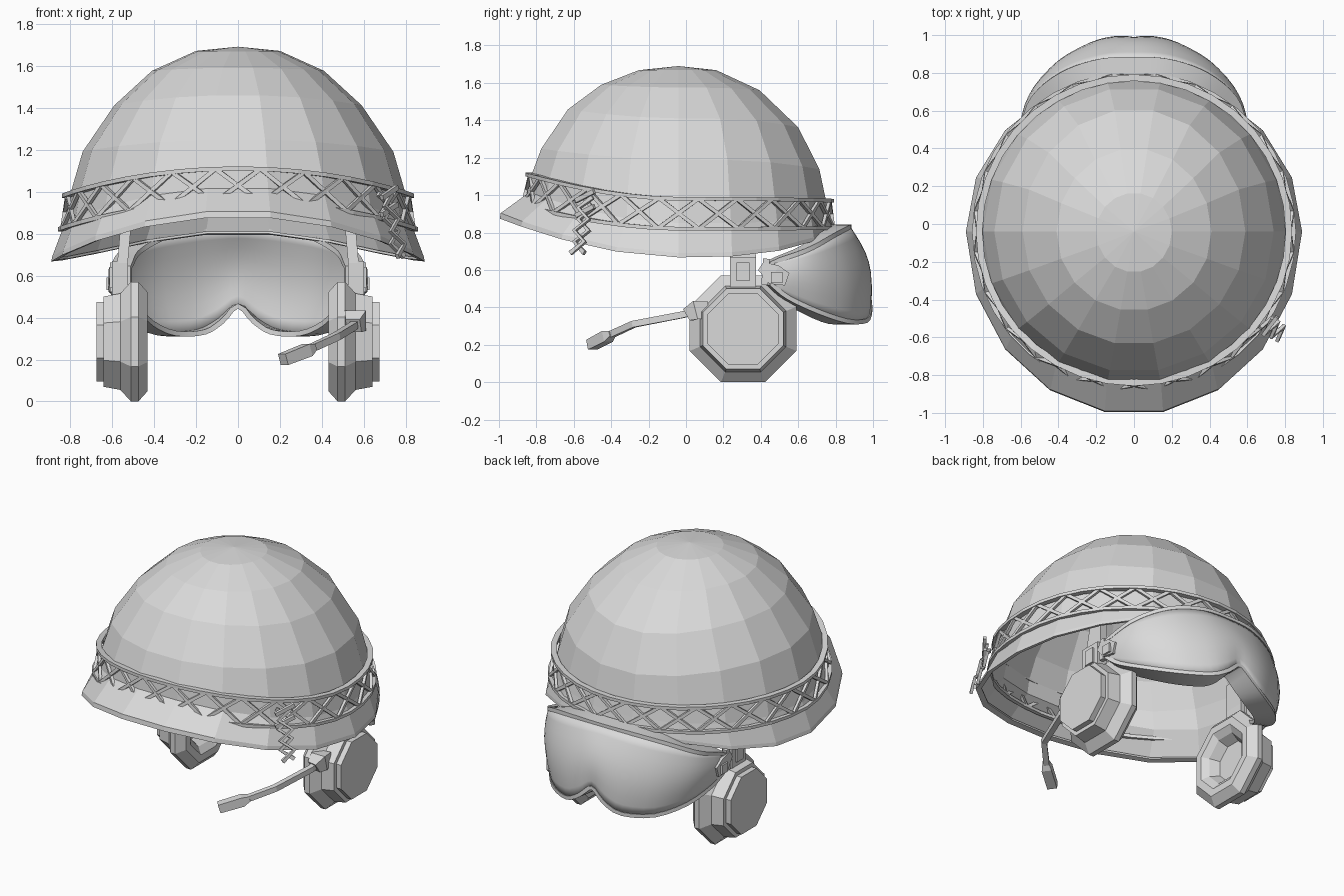
import bpy, bmesh, math
from mathutils import Vector as V

if "Cube" in bpy.data.objects:
    bpy.data.objects.remove(bpy.data.objects["Cube"])

grey = bpy.data.materials.new("light_grey")
grey.diffuse_color = (0.7, 0.7, 0.7, 1)
grey.use_nodes = True
grey.node_tree.nodes["Principled BSDF"].inputs["Base Color"].default_value = grey.diffuse_color


def make(name, parts, smooth=False, thick=0):
    """Join (verts, faces) parts into one object."""
    verts, faces = [], []
    for vs, fs in parts:
        n = len(verts)
        verts += [tuple(v) for v in vs]
        faces += [[i + n for i in f] for f in fs]
    me = bpy.data.meshes.new(name)
    me.from_pydata(verts, [], faces)
    bm = bmesh.new()
    bm.from_mesh(me)
    bmesh.ops.remove_doubles(bm, verts=bm.verts, dist=1e-5)
    bmesh.ops.recalc_face_normals(bm, faces=bm.faces)
    bm.to_mesh(me)
    bm.free()
    me.materials.append(grey)
    if smooth:
        me.shade_smooth()
        me.set_sharp_from_angle(angle=math.radians(40))
    ob = bpy.data.objects.new(name, me)
    bpy.context.collection.objects.link(ob)
    if thick:
        m = ob.modifiers.new("thickness", "SOLIDIFY")
        m.thickness = thick
        m.offset = -1
    return ob


def skin(rows, closed_rows, closed_cols):
    """Quads between equal rows of points."""
    n, c = len(rows), len(rows[0])
    faces = []
    for i in range(n if closed_rows else n - 1):
        for j in range(c if closed_cols else c - 1):
            i2, j2 = (i + 1) % n, (j + 1) % c
            faces.append([i * c + j, i * c + j2, i2 * c + j2, i2 * c + j])
    return [p for r in rows for p in r], faces


def sweep(path, w, h, closed=False, up=lambda p: V((0, 0, 1))):
    """Rectangular bar along a path; w and h may be lists."""
    path = [V(p) for p in path]
    n, rows = len(path), []
    for i, p in enumerate(path):
        a = path[i - 1] if closed or i else p
        b = path[(i + 1) % n] if closed or i < n - 1 else p
        t = (b - a).normalized()
        s = t.cross(up(p)).normalized()
        u = s.cross(t)
        ww = (w[i] if isinstance(w, list) else w) / 2
        hh = (h[i] if isinstance(h, list) else h) / 2
        rows.append([p + s * ww * x + u * hh * y
                     for x, y in ((-1, -1), (1, -1), (1, 1), (-1, 1))])
    vs, fs = skin(rows, closed, True)
    if not closed:
        e = len(vs) - 4
        fs += [[3, 2, 1, 0], [e, e + 1, e + 2, e + 3]]
    return vs, fs


def box(x0, x1, y0, y1, z0, z1):
    return sweep([(x0, (y0 + y1) / 2, (z0 + z1) / 2), (x1, (y0 + y1) / 2, (z0 + z1) / 2)],
                 y1 - y0, z1 - z0)


def mirror(part):
    return [(-v[0], v[1], v[2]) for v in part[0]], part[1]


CY = -0.04


def oval(a, rx, yf, yb, zf, zs, zb):
    """Point on a helmet ring: radii and heights at front, side and back."""
    s, c = math.sin(a), math.cos(a)
    f, b = max(0, -s) ** 1.8, max(0, s) ** 3
    return V((rx * c, CY + (yb if s > 0 else yf) * s, zs + (zf - zs) * f + (zb - zs) * b))


def outward(p):
    return V((p[0], p[1] - CY, 0)).normalized()


# helmet shell: thin 18-sided dome with flared brim and turned-in lip
rings = [(0, 0, 0, 1.69, 1.69, 1.69),
         (.20, .215, .205, 1.668, 1.67, 1.668),
         (.41, .42, .44, 1.59, 1.575, 1.56),
         (.59, .60, .65, 1.46, 1.41, 1.36),
         (.74, .745, .765, 1.25, 1.19, 1.135),
         (.80, .80, .80, 1.107, .985, .973),
         (.825, .81, .82, 1.02, .85, .88),
         (.885, .965, .835, .91, .69, .82),
         (.89, .97, .835, .88, .667, .80),
         (.86, .93, .81, .885, .675, .805)]
shell = [[oval(math.radians(20 * k), *r) for k in range(18)] for r in rings]
make("helmet_shell", [skin(shell, False, True)], thick=.012)

# band: two hoops laced with crossing straps
top = (.82, .80, .815, 1.11, .98, .97)
low = (.845, .84, .835, .95, .82, .825)


def hoop(r, w, h):
    return sweep([oval(2 * math.pi * k / 36, *r) for k in range(36)], w, h, True)


make("band_hoops", [hoop(top, .035, .02), hoop(low, .025, .02)])
laces, N = [], 24
for k in range(N):
    a, b = 2 * math.pi * (k - .5) / N, 2 * math.pi * (k + .5) / N
    for p, q in ((a, b), (b, a)):
        laces.append(sweep([oval(p, *top), oval(q, *low)], .02, .018, up=outward))
make("band_laces", laces)

# knotted loose end of the lacing
tail = []
c0, c1, side = V((.70, -.525, .99)), V((.775, -.58, .69)), V((.6, .8, 0))
for sg in (1, -1):
    zig = [c0.lerp(c1, i / 5) + side * (.04 * sg * (-1) ** i) + outward(c0) * .01 * sg
           for i in range(6)]
    tail.append(sweep(zig, .024, .018, up=outward))
for dz in (-.06, .02):
    m = c0 + outward(c0) * .025 + V((0, 0, dz - .04))
    tail.append(sweep([m - side * .06, m + side * .06 + V((0, 0, .05))], .024, .02, up=outward))
make("lace_knot", tail)

# octagonal ear cups with hollow cushions
profile = [(.52, 0), (.52, .12), (.46, .15), (.43, .19), (.43, .235), (.475, .285), (.51, .285),
           (.56, .23), (.64, .215), (.64, .19), (.675, .19), (.675, 0)]
EY, EZ, K = .305, .285, 1 / math.cos(math.pi / 8)
cup = skin([[V((x, EY + r * K * math.cos((k + .5) * math.pi / 4),
                EZ + r * K * math.sin((k + .5) * math.pi / 4))) for k in range(8)]
            for x, r in profile], False, True)
# hanger strap and buckle plates above each cup
hanger = [sweep([(.55, EY, .48), (.55, EY, .66), (.535, EY, .83)], [.14, .14, .10], .05,
                up=lambda p: V((1, 0, 0))),
          box(.57, .60, .235, .375, .51, .67), box(.59, .612, .27, .34, .54, .64)]
for name, f in (("right", lambda p: p), ("left", mirror)):
    make(name + "_ear_cup", [f(cup)])
    make(name + "_hanger", [f(p) for p in hanger])

# microphone boom on the right cup
make("microphone_pivot", [sweep([(.55, .11, .385), (.56, .05, .385), (.55, .01, .36)],
                                [.10, .10, .07], [.09, .10, .07])])
make("microphone_boom", [sweep([(.56, .06, .38), (.55, -.02, .36), (.47, -.28, .31),
                                (.34, -.41, .25)], .035, .035)])
make("microphone", [sweep([(.36, -.395, .26), (.33, -.42, .245), (.215, -.505, .2)],
                          [.04, .06, .06], [.03, .06, .055])])


# goggles hung on the back
def spline(half, n):
    """Smooth symmetric curve through half-width control points."""
    pts = [V((-x, y, z)) for x, y, z in half[:0:-1]] + [V(p) for p in half]
    pts = [2 * pts[0] - pts[1]] + pts + [2 * pts[-1] - pts[-2]]
    segs, out = len(pts) - 3, []
    for i in range(n + 1):
        u = i / n * segs
        k = min(int(u), segs - 1)
        t = u - k
        a, b, c, d = pts[k:k + 4]
        out.append(.5 * (2 * b + (c - a) * t + (2 * a - 5 * b + 4 * c - d) * t * t
                         + (3 * b - a - 3 * c + d) * t ** 3))
    return out


def away(p):
    """Horizontal direction out of the goggles."""
    return V((p[0], p[1] - .3, 0)).normalized()


upper = spline([(0, .88, .83), (.2, .865, .825), (.40, .79, .785), (.55, .655, .71),
                (.60, .46, .64)], 36)
lower = spline([(0, .985, .455), (.09, .99, .385), (.2, .965, .33), (.37, .865, .325),
                (.50, .71, .375), (.57, .55, .45), (.60, .46, .52)], 36)
lens = []
for j in range(9):
    v = j / 8
    row = []
    for i, (a, b) in enumerate(zip(lower, upper)):
        p = a.lerp(b, v)
        bulge = .045 * math.sin(math.pi * v) * math.sin(math.pi * i / 36) ** .5
        row.append(p + away(p) * bulge)
    lens.append(row)
make("goggle_lens", [skin(lens, False, False)], smooth=True, thick=.012)
# frame: thin rim reaching from the lens edge towards the helmet, deeper below
deep = [.10] * 37 + [.10 + .05 * math.sin(math.pi * i / 36) for i in range(37)]
rim = [p - away(p) * (d / 2 - .005) for p, d in zip(upper + lower[::-1], deep)]
make("goggle_frame", [sweep(rim, .024, deep, True, away)], smooth=True)

# goggle side clips and strap stubs
out_x = lambda p: V((1, 0, 0))
clip = [sweep([(.60, .40, .62), (.605, .47, .575), (.60, .54, .55)], [.05, .11, .07], .025, up=out_x),
        sweep([(.61, .455, .56), (.61, .515, .56)], .06, .035, up=out_x),
        sweep([(.595, .42, .52), (.595, .43, .66)], .035, .03, up=out_x)]
make("goggle_clips", clip + [mirror(p) for p in clip])
